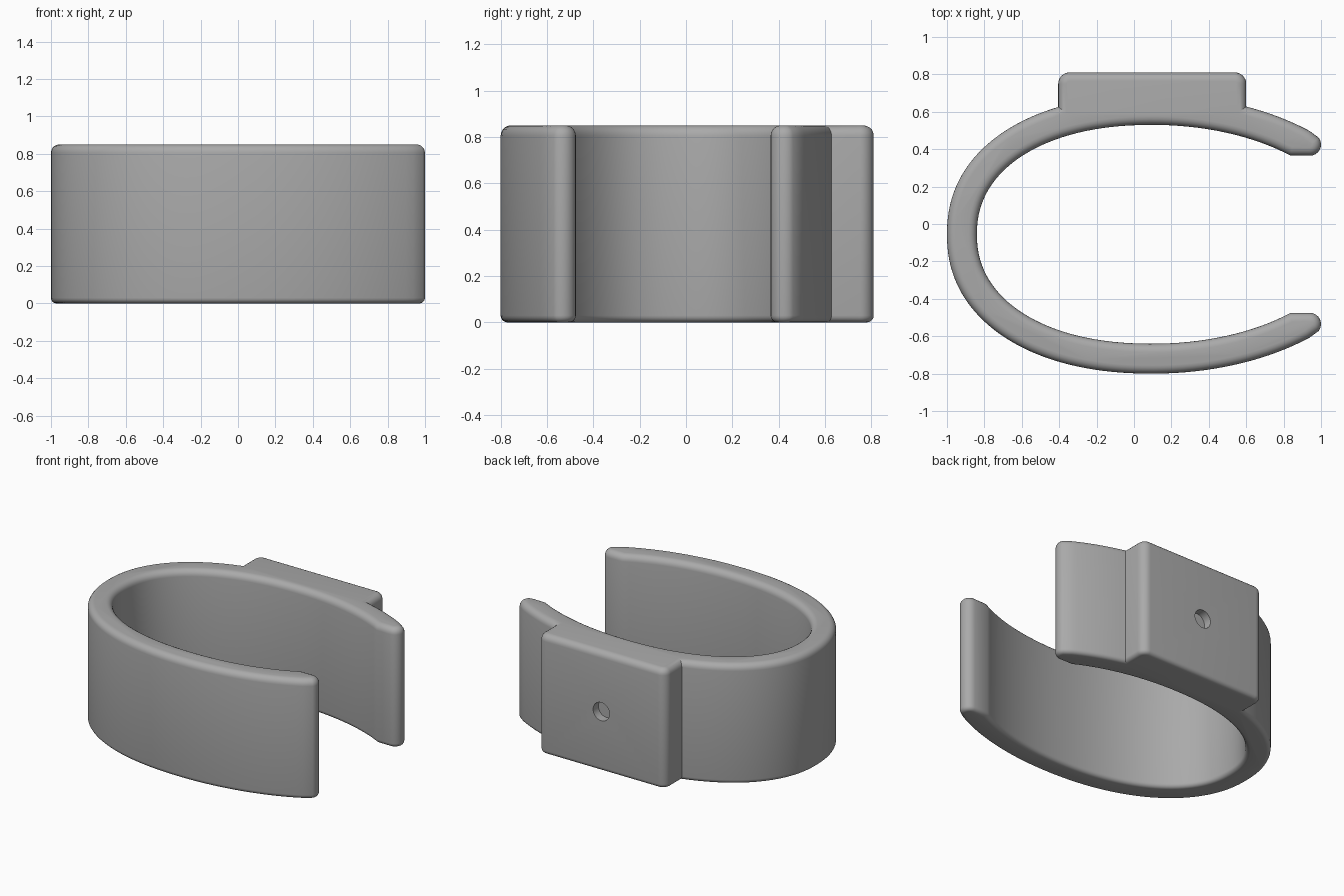
import bpy, bmesh
from math import sin, cos, acos, pi, radians
from mathutils import Vector

if "Cube" in bpy.data.objects:
    bpy.data.objects.remove(bpy.data.objects["Cube"])

HEIGHT, CX, CY = 0.85, 0.1, -0.055

grey = bpy.data.materials.new("plain grey")
grey.use_nodes = True
colour = (0.4, 0.4, 0.4, 1)
grey.diffuse_color = colour
grey.node_tree.nodes["Principled BSDF"].inputs["Base Color"].default_value = colour


def oval_arc(right, left, half, t0, t1, steps):
    """Oval with a long right half and a slightly squarer left half."""
    pts = []
    for i in range(steps + 1):
        t = t0 + (t1 - t0) * i / steps
        c, s = cos(t), sin(t)
        if c >= 0:
            x, y = right * c, half * s
        else:
            x = -left * abs(c) ** (2 / 2.2)
            y = half * abs(s) ** (2 / 2.2) * (1 if s > 0 else -1)
        pts.append(Vector((CX + x, CY + y)))
    return pts


def round_corner(x, y, r, a0, a1, steps=8):
    angles = [radians(a0 + (a1 - a0) * i / steps) for i in range(steps + 1)]
    return [Vector((x + r * cos(a), y + r * sin(a))) for a in angles]


def angle_at(x, right, left):
    d = x - CX
    return acos(d / right) if d > 0 else acos(-(-d / left) ** 1.1)


def offset(points, dist):
    """Move a counter-clockwise outline inwards."""
    result = []
    for i, p in enumerate(points):
        d0 = (p - points[i - 1]).normalized()
        d1 = (points[(i + 1) % len(points)] - p).normalized()
        n0, n1 = Vector((-d0.y, d0.x)), Vector((-d1.y, d1.x))
        result.append(p + (n0 + n1) * dist / (1 + n0.dot(n1)))
    return result


# Outline of the open clip with its mounting pad and rounded tips
outer, inner = (1.25, 1.1, 0.745), (1.06, 0.94, 0.585)
tip = angle_at(0.965, *outer[:2])
lip = angle_at(0.835, *inner[:2])
upper_tip = round_corner(0.94, 0.425, 0.06, -90, 38)
lower_tip = [Vector((p.x, 2 * CY - p.y)) for p in reversed(upper_tip)]
outline = upper_tip
outline += oval_arc(*outer, tip + 0.03, angle_at(0.6, *outer[:2]), 12)
outline += round_corner(0.54, 0.75, 0.06, 0, 90)
outline += round_corner(-0.345, 0.75, 0.06, 90, 180)
outline += oval_arc(*outer, angle_at(-0.405, *outer[:2]), 2 * pi - tip - 0.03, 80)
outline += lower_tip
outline += oval_arc(*inner, 2 * pi - lip, lip, 96)

# Rounded rims: pairs of inward offset and height
TOP, BOTTOM, STEPS = 0.045, 0.03, 5
profile = []
for i in range(STEPS + 1):
    a = pi / 2 * i / STEPS
    profile.append((BOTTOM * (1 - sin(a)), BOTTOM * (1 - cos(a))))
for i in range(STEPS + 1):
    a = pi / 2 * i / STEPS
    profile.append((TOP * (1 - cos(a)), HEIGHT - TOP * (1 - sin(a))))

# Clip body
bm = bmesh.new()
rings = [[bm.verts.new((p.x, p.y, z)) for p in offset(outline, d)] for d, z in profile]
for low, high in zip(rings, rings[1:]):
    for i in range(len(low)):
        bm.faces.new((low[i - 1], low[i], high[i], high[i - 1]))
bm.faces.new(list(reversed(rings[0])))
bm.faces.new(rings[-1])
mesh = bpy.data.meshes.new("clip_body")
bm.to_mesh(mesh)
bm.free()
mesh.materials.append(grey)
clip = bpy.data.objects.new("clip_body", mesh)
bpy.context.collection.objects.link(clip)

# Shallow round hole in the pad
bpy.ops.mesh.primitive_cylinder_add(vertices=32, radius=0.065, depth=0.12,
                                    location=(CX, 0.81, HEIGHT / 2),
                                    rotation=(pi / 2, 0, 0))
cutter = bpy.context.object
cutter.name = "hole_cutter"
cutter.data.materials.append(grey)
cutter.hide_render = True
cut = clip.modifiers.new("hole", 'BOOLEAN')
cut.operation, cut.solver, cut.object = 'DIFFERENCE', 'EXACT', cutter

bpy.ops.object.select_all(action='DESELECT')
clip.select_set(True)
bpy.context.view_layer.objects.active = clip
bpy.ops.object.modifier_apply(modifier=cut.name)
bpy.data.objects.remove(cutter)
bpy.ops.object.shade_smooth_by_angle(angle=radians(30))
